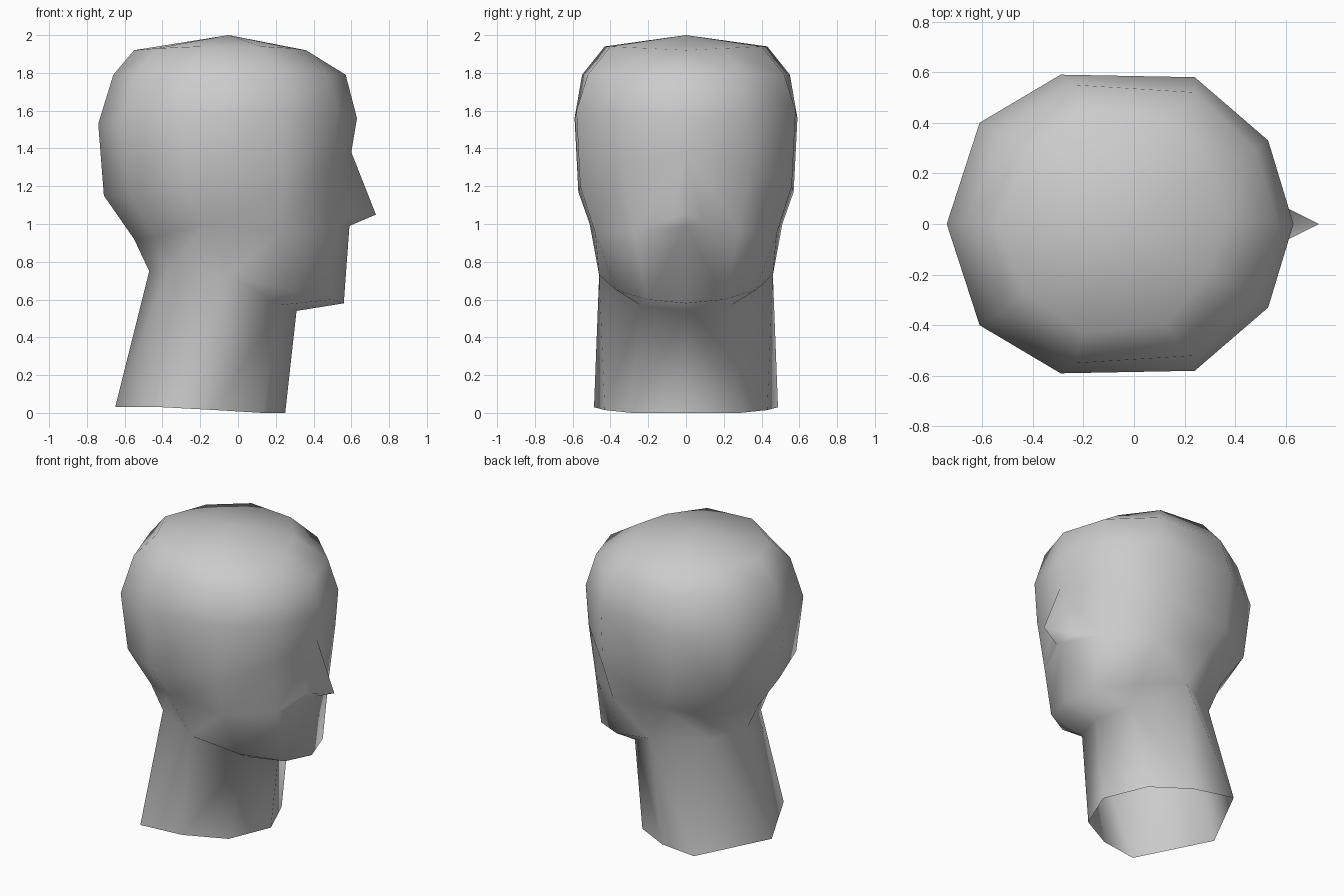
import bpy, bmesh

if "Cube" in bpy.data.objects:
    bpy.data.objects.remove(bpy.data.objects["Cube"])

# Half cross-sections (front -> back, y >= 0), listed from crown to neck opening
crown = (-.05, 0, 2.0)
head_rings = [
    [(.36, 0, 1.92), (.29, .20, 1.93), (.12, .40, 1.94), (-.20, .43, 1.94), (-.43, .27, 1.93), (-.55, 0, 1.92)],
    [(.57, 0, 1.79), (.48, .29, 1.79), (.24, .52, 1.79), (-.24, .55, 1.79), (-.54, .36, 1.79), (-.66, 0, 1.79)],
    [(.63, 0, 1.56), (.53, .33, 1.58), (.24, .58, 1.60), (-.29, .59, 1.56), (-.61, .40, 1.53), (-.74, 0, 1.53)],
    [(.60, 0, 1.38), (.50, .34, 1.32), (.24, .56, 1.20), (-.27, .57, 1.17), (-.57, .38, 1.15), (-.71, 0, 1.15)],
    [(.59, 0, .99), (.49, .28, .96), (.22, .48, .95), (-.18, .51, 1.0), (-.43, .33, .93), (-.55, 0, .92)],
    [(.56, 0, .58), (.50, .205, .60), (.27, .37, .65), (-.04, .46, .73), (-.38, .27, .74), (-.47, 0, .75)],
]
neck_front = [(.31, 0, .54), (.22, .24, .57)]
neck_base = [(.25, 0, 0), (.13, .287, 0), (-.12, .43, .015), (-.40, .487, .03), (-.65, 0, .03)]
nose_tip, nostril = (.73, 0, 1.05), (.56, .085, 1.03)

bm = bmesh.new()
V = bm.verts.new
face = lambda *vs: bm.faces.new(vs)

# Skull and face bands
top = V(crown)
rings = [[V(p) for p in r] for r in head_rings]
for i in range(5):
    face(top, rings[0][i], rings[0][i + 1])
for k, (a, b) in enumerate(zip(rings, rings[1:])):
    for i in range(5):
        if (k, i) != (3, 0):
            face(a[i], b[i], b[i + 1], a[i + 1])

# Nose, set into the front face
brow, lip = rings[3], rings[4]
tip, side = V(nose_tip), V(nostril)
face(brow[0], side, lip[1], brow[1])
face(side, lip[0], lip[1])
face(brow[0], tip, side)
face(tip, lip[0], side)

# Underside of the jaw
jaw = rings[5]
n0, n1 = [V(p) for p in neck_front]
face(jaw[0], n0, n1, jaw[1])
face(jaw[1], n1, jaw[2])
face(jaw[2], n1, jaw[3])

# Neck, open at the bottom
collar = [n0, n1, jaw[3], jaw[4], jaw[5]]
base = [V(p) for p in neck_base]
for i in range(4):
    face(collar[i], base[i], base[i + 1])
    face(collar[i], base[i + 1], collar[i + 1])

for f in bm.faces:
    f.smooth = True
mesh = bpy.data.meshes.new("head")
bm.to_mesh(mesh)
bm.free()
head = bpy.data.objects.new("head", mesh)
bpy.context.collection.objects.link(head)

# Mirror the half across the centre plane
m = head.modifiers.new("mirror", 'MIRROR')
m.use_axis = (False, True, False)
m.use_clip = True
